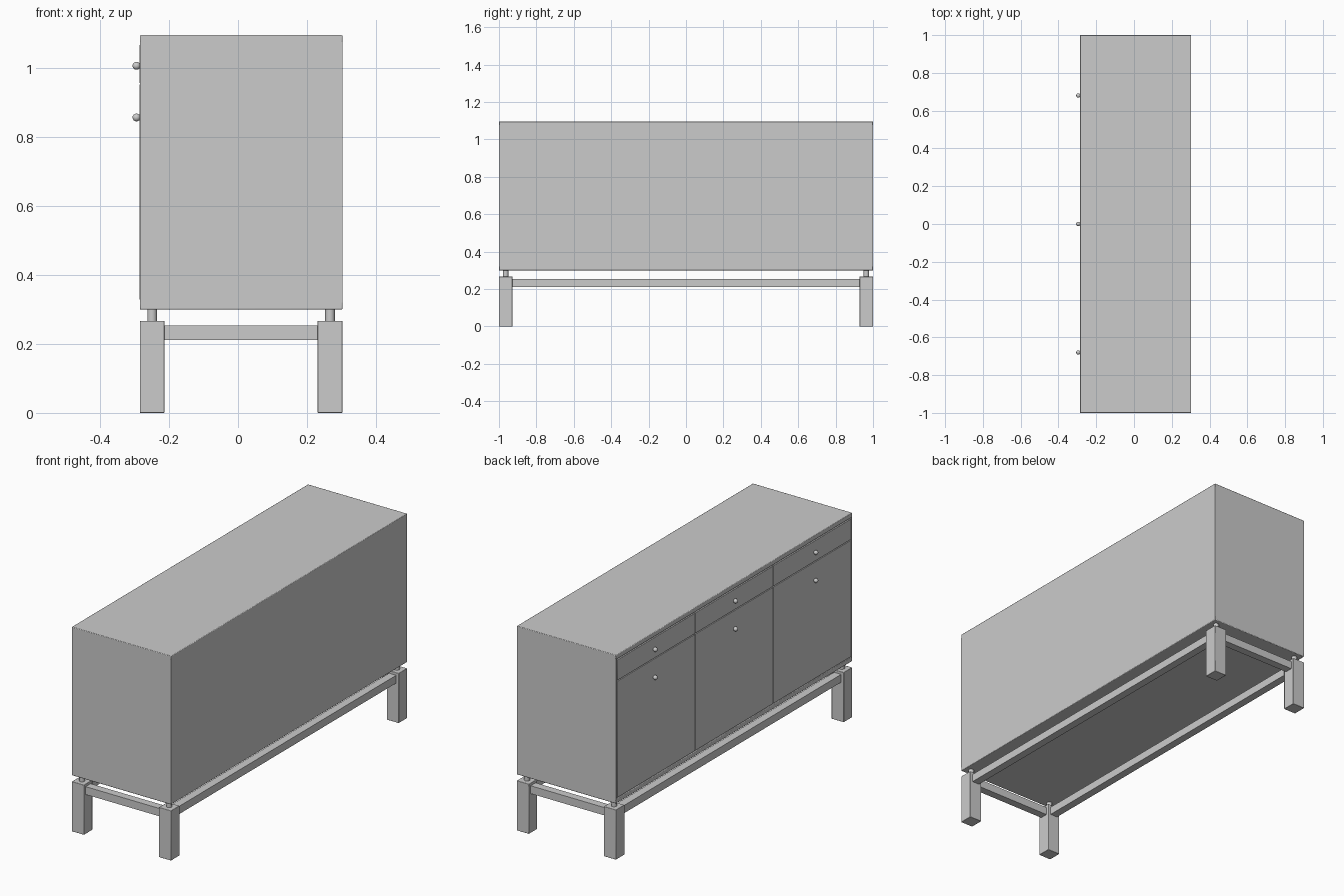
import bpy, bmesh
from mathutils import Matrix

if "Cube" in bpy.data.objects:
    bpy.data.objects.remove(bpy.data.objects["Cube"])


def finish(name, bm, bevel=0.0):
    me = bpy.data.meshes.new(name)
    bm.to_mesh(me)
    bm.free()
    ob = bpy.data.objects.new(name, me)
    bpy.context.collection.objects.link(ob)
    if bevel:
        mod = ob.modifiers.new("bevel", 'BEVEL')
        mod.width = bevel
        mod.segments = 2
    bpy.ops.object.select_all(action='DESELECT')
    ob.select_set(True)
    bpy.context.view_layer.objects.active = ob
    bpy.ops.object.shade_smooth_by_angle()
    return ob


def box(name, x, y, z, bevel=0.0):
    bm = bmesh.new()
    bmesh.ops.create_cube(bm, size=1)
    for v in bm.verts:
        for i, (lo, hi) in enumerate((x, y, z)):
            v.co[i] = lo + (v.co[i] + 0.5) * (hi - lo)
    return finish(name, bm, bevel)


def cylinder(name, centre, radius, depth, axis='Z'):
    bm = bmesh.new()
    bmesh.ops.create_cone(bm, cap_ends=True, segments=24, radius1=radius, radius2=radius, depth=depth)
    if axis == 'X':
        bmesh.ops.rotate(bm, verts=bm.verts, matrix=Matrix.Rotation(1.5707963, 3, 'Y'))
    bmesh.ops.translate(bm, verts=bm.verts, vec=centre)
    return finish(name, bm)


FRONT, BACK = -0.285, 0.303
BOTTOM, TOP = 0.30, 1.096
LEG, LEG_TOP = 0.072, 0.267

# cabinet body with top and base boards flush with the fronts
box("cabinet_body", (FRONT + 0.012, BACK), (-1, 1), (BOTTOM + 0.02, TOP - 0.02))
box("top_board", (FRONT, BACK), (-1, 1), (TOP - 0.025, TOP), 0.003)
box("base_board", (FRONT, BACK), (-1, 1), (BOTTOM, BOTTOM + 0.025), 0.003)
for s in (-1, 1):
    y = sorted((s * 0.992, s * 1.0))
    box("side_edge", (FRONT, FRONT + 0.02), y, (BOTTOM + 0.02, TOP - 0.02))

# three bays, each with a drawer above a door and a knob on both
for i in (-1, 0, 1):
    y = (i * 0.661 - 0.3285, i * 0.661 + 0.3285)
    for part, z, knob_z in (("drawer", (0.957, 1.067), 1.007),
                            ("door", (0.329, 0.953), 0.857)):
        box(part + "_front", (FRONT - 0.001, FRONT + 0.015), y, z, 0.001)
        ky = i * 0.68
        cylinder(part + "_knob_stem", (FRONT - 0.003, ky, knob_z), 0.005, 0.012, 'X')
        bm = bmesh.new()
        bmesh.ops.create_uvsphere(bm, u_segments=20, v_segments=12, radius=0.0115)
        bmesh.ops.translate(bm, verts=bm.verts, vec=(FRONT - 0.0095, ky, knob_z))
        finish(part + "_knob", bm)

# legs with round spacers lifting the cabinet
leg_x = (FRONT + LEG / 2, BACK - LEG / 2)
leg_y = 1 - LEG / 2
for x in leg_x:
    for y in (-leg_y, leg_y):
        box("leg", (x - LEG / 2, x + LEG / 2), (y - LEG / 2, y + LEG / 2), (0, LEG_TOP), 0.002)
        cylinder("spacer", (x, y, (LEG_TOP + BOTTOM) / 2), 0.014, BOTTOM - LEG_TOP + 0.004)

# rails joining the legs
RAIL = 0.021
for x in leg_x:
    box("long_rail", (x - RAIL, x + RAIL), (-leg_y + LEG / 2, leg_y - LEG / 2), (0.211, 0.253))
for y in (-leg_y, leg_y):
    box("short_rail", (leg_x[0] + LEG / 2, leg_x[1] - LEG / 2), (y - RAIL, y + RAIL), (0.211, 0.253))
